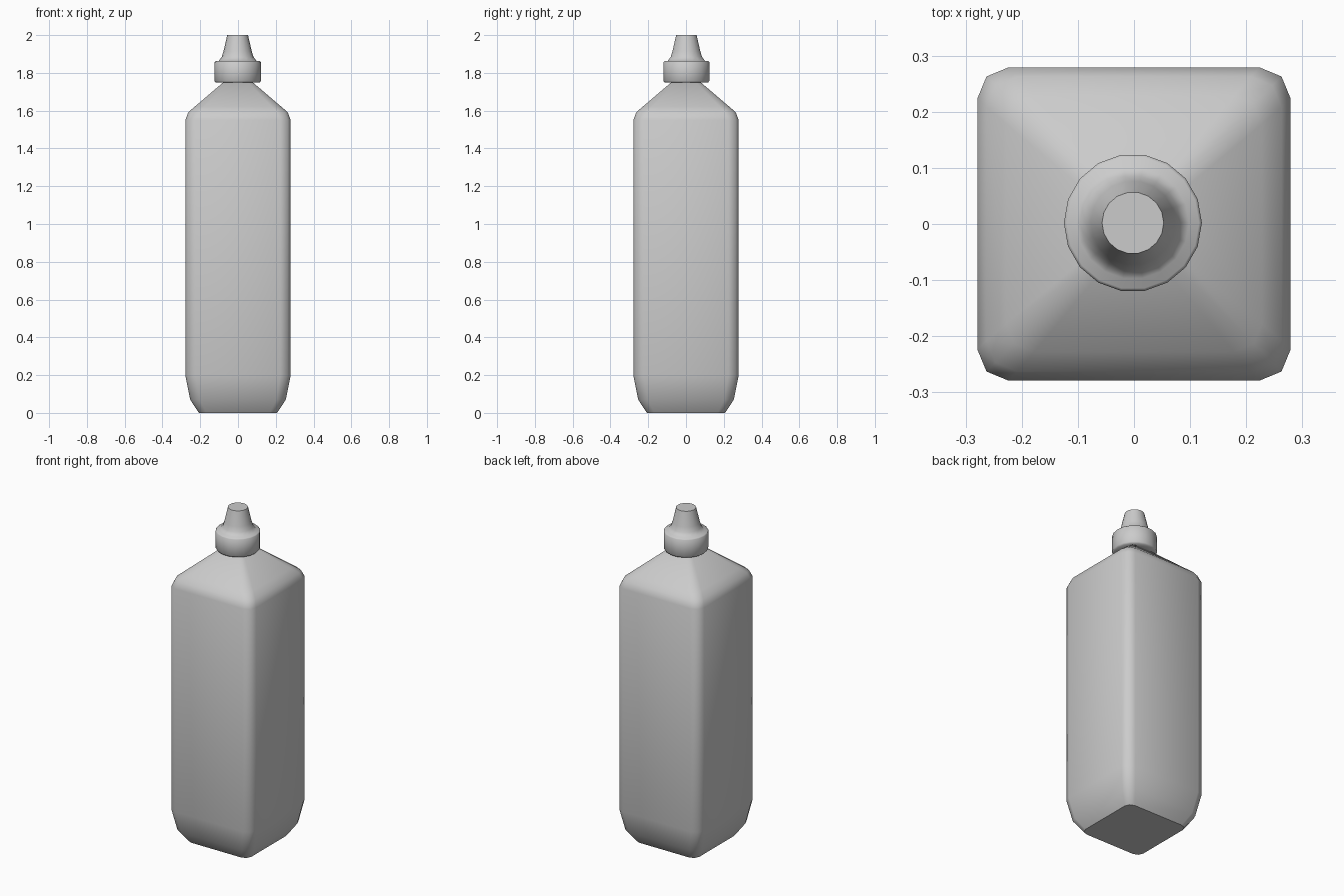
import bpy, bmesh, math

if "Cube" in bpy.data.objects:
    bpy.data.objects.remove(bpy.data.objects["Cube"])


def loft(name, rings, angle):
    """Skin a stack of equal-length vertex rings, cap both ends, shade by angle."""
    bm = bmesh.new()
    loops = [[bm.verts.new(p) for p in ring] for ring in rings]
    n = len(loops[0])
    for a, b in zip(loops, loops[1:]):
        for i in range(n):
            j = (i + 1) % n
            bm.faces.new((a[i], a[j], b[j], b[i]))
    bm.faces.new(loops[0][::-1])
    bm.faces.new(loops[-1])
    mesh = bpy.data.meshes.new(name)
    bm.to_mesh(mesh)
    bm.free()
    obj = bpy.data.objects.new(name, mesh)
    bpy.context.collection.objects.link(obj)
    bpy.ops.object.select_all(action='DESELECT')
    bpy.context.view_layer.objects.active = obj
    obj.select_set(True)
    bpy.ops.object.shade_smooth_by_angle(angle=math.radians(angle))
    return obj


def rounded_square(half, r, z):
    """Square with each corner cut by two facets."""
    pts = []
    for q in range(4):
        for k in range(3):
            a = math.radians(90 * q + 45 * k)
            c = math.radians(90 * q + 45)
            d = (half - r) * math.sqrt(2)
            pts.append((d * math.cos(c) + r * math.cos(a),
                        d * math.sin(c) + r * math.sin(a), z))
    return pts


def circle(r, z, n=18):
    return [(r * math.cos(2 * math.pi * i / n) - 0.002,
             r * math.sin(2 * math.pi * i / n) + 0.002, z) for i in range(n)]


# square bottle body: tapered foot, straight sides, sloped shoulder
body = [(0.207, 0.04, 0), (0.253, 0.05, 0.07), (0.279, 0.055, 0.2),
        (0.279, 0.055, 1.55), (0.263, 0.055, 1.592), (0.228, 0.05, 1.622),
        (0.078, 0.025, 1.75)]
loft("bottle_body", [rounded_square(*s) for s in body], 45)

# round screw collar and tapered nozzle
cap = [(0.075, 1.748), (0.116, 1.748), (0.123, 1.757), (0.123, 1.857),
       (0.118, 1.862), (0.100, 1.864), (0.084, 1.885), (0.075, 1.914), (0.055, 2.0)]
loft("cap_nozzle", [circle(*s) for s in cap], 60)
